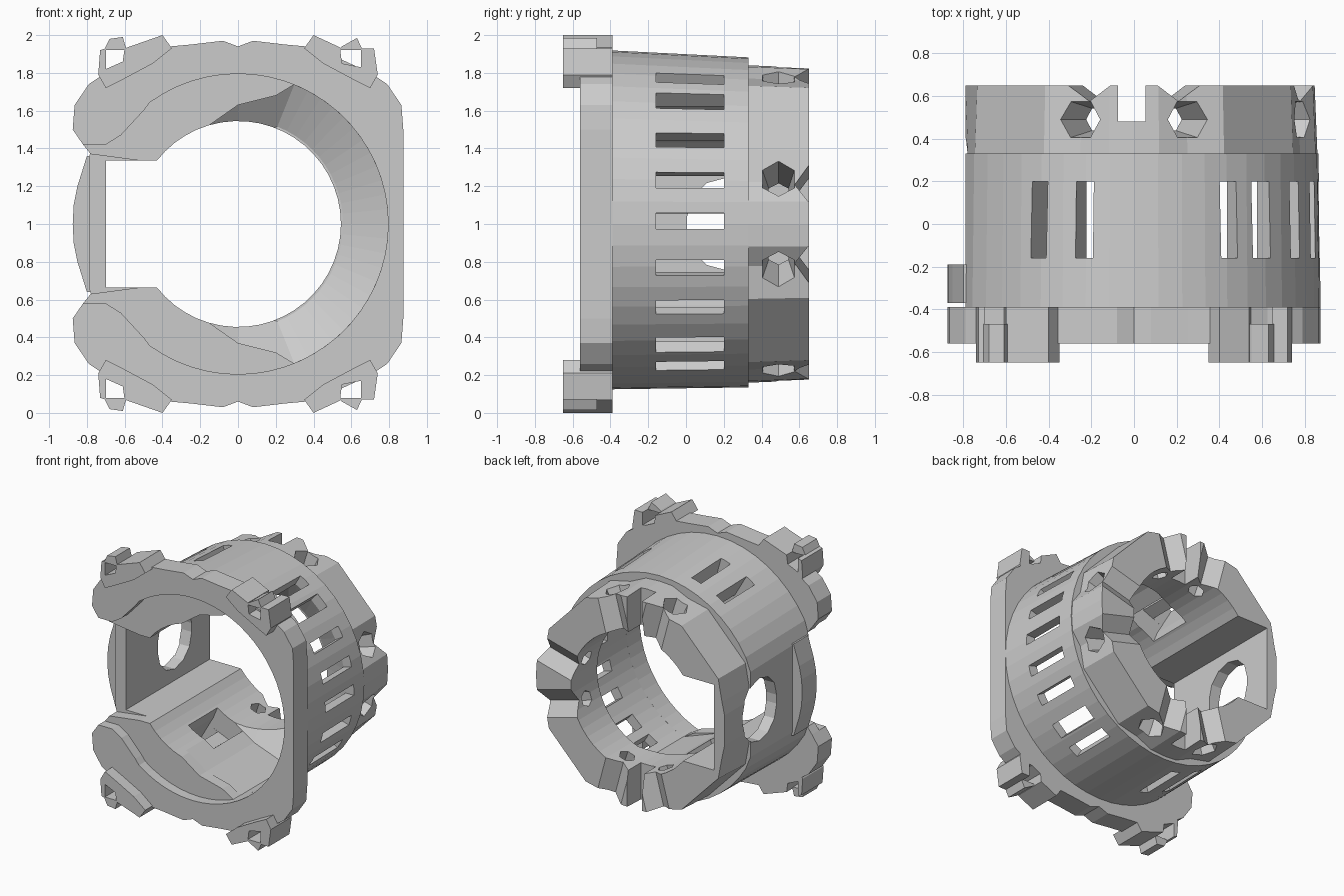
import bpy
import bmesh
from math import cos, sin, radians
from mathutils import Matrix, Vector

cube = bpy.data.objects.get("Cube")
if cube:
    bpy.data.objects.remove(cube, do_unlink=True)

MID = 1.0        # height of the tube axis
FLAT = -0.79     # the tube is cut flat here

grey = bpy.data.materials.new("plain grey")
grey.use_nodes = True
grey.diffuse_color = (0.6, 0.6, 0.6, 1)
grey.node_tree.nodes["Principled BSDF"].inputs["Base Color"].default_value = (0.6, 0.6, 0.6, 1)


def finish(name, bm):
    bmesh.ops.recalc_face_normals(bm, faces=bm.faces)
    mesh = bpy.data.meshes.new(name)
    bm.to_mesh(mesh)
    bm.free()
    mesh.materials.append(grey)
    ob = bpy.data.objects.new(name, mesh)
    bpy.context.collection.objects.link(ob)
    return ob


def loft(name, sections):
    """Closed solid through rings of 3D points."""
    bm = bmesh.new()
    rings = [[bm.verts.new(p) for p in s] for s in sections]
    n = len(rings[0])
    for a, b in zip(rings, rings[1:]):
        for i in range(n):
            j = (i + 1) % n
            bm.faces.new((a[i], a[j], b[j], b[i]))
    bm.faces.new(rings[0])
    bm.faces.new(rings[-1])
    return finish(name, bm)


def ring(outline, y, scale=1.0):
    return [(x * scale, y, MID + z * scale) for x, z in outline]


def prism(name, outline, y0, y1):
    return loft(name, [ring(outline, y0), ring(outline, y1)])


def arc(r, a0, a1, steps):
    angles = [radians(a0 + (a1 - a0) * i / steps) for i in range(steps + 1)]
    return [(r * cos(a), r * sin(a)) for a in angles]


def mirror_z(points):
    """Continue an upper outline with its mirrored lower half."""
    return points + [(x, -z) for x, z in reversed(points) if abs(z) > 1e-6]


def box(name, size, centre, turn=0):
    bm = bmesh.new()
    bmesh.ops.create_cube(bm, size=1)
    m = Matrix.Translation((0, 0, MID)) @ Matrix.Rotation(-radians(turn), 4, 'Y')
    m = m @ Matrix.Translation(centre) @ Matrix.Diagonal((*size, 1))
    bmesh.ops.transform(bm, matrix=m, verts=bm.verts)
    return finish(name, bm)


def cut(ob, cutter):
    mod = ob.modifiers.new("cut", 'BOOLEAN')
    mod.operation = 'DIFFERENCE'
    mod.solver = 'EXACT'
    mod.object = cutter
    dg = bpy.context.evaluated_depsgraph_get()
    mesh = bpy.data.meshes.new_from_object(ob.evaluated_get(dg))
    ob.modifiers.clear()
    ob.data = mesh
    bpy.data.objects.remove(cutter, do_unlink=True)


# Tube body, slightly taller at the top front, flattened on one side
def tube_outline(r, lift):
    pts = arc(r, 0, 360, 48)[:-1]
    return [(max(x, FLAT), z * (lift if z > 0 else 1)) for x, z in pts]


body = loft("tube_body", [ring(tube_outline(0.875, 1.05), -0.39),
                          ring(tube_outline(0.865, 1.02), 0.33)])

# Rear ring with flat pads and dips
quarter = [(0, .86), (8, .86), (16, .81), (28, .845), (60, .845), (72, .81), (82, .84)]


def pad_outline(scale):
    polar = quarter + [(90, .84)] + [(180 - a, r) for a, r in reversed(quarter)]
    pts = [(max(r * scale * cos(radians(a)), FLAT), r * scale * sin(radians(a)))
           for a, r in polar]
    pts[-1] = (FLAT, 0)
    return mirror_z(pts)


rear = loft("rear_ring", [ring(pad_outline(1), 0.33), ring(pad_outline(0.985), 0.65)])

# Keyhole opening straight through, and the wider front hollow
keyhole = arc(0.545, -142, 142, 40) + [(-0.70, 0.335), (-0.70, -0.335)]
for part in (body, rear):
    cut(part, prism("opening_cutter", keyhole, -1, 1))

hollow = arc(0.795, -68, 68, 24) + [(0, 0.63), (-0.2, 0.5), (-0.2, -0.5), (0, -0.63)]
cut(body, loft("hollow_cutter", [ring(hollow, -0.6), ring(hollow, 0.2),
                                 ring(hollow, 0.325, 0.7)]))

# Ventilation slots around the tube: (angle, width)
slots = [(1, .085)]
for a, w in ((15.5, .085), (30.5, .085), (47.5, .115), (60, .09), (105, .085), (120, .085)):
    slots += [(a, w), (-a, w)]
for turn, width in slots:
    cut(body, box("slot_cutter", (0.56, 0.36, width), (0.74, 0.02, 0), turn))

# Inner pockets behind the paired slots
for turn in (112.5, -112.5):
    cut(body, box("pocket_cutter", (0.25, 0.361, 0.25), (0.575, 0.02, 0), turn))

# Rounded window in the flat side
window = [(y + 0.215, z + 0.035) for y, z in arc(0.21, 0, 180, 6)]
window = mirror_z(window)
for part in (body, rear):
    cut(part, loft("window_cutter", [[(x, y, MID + z) for y, z in window]
                                     for x in (-1, -0.6)]))

# Tapered radial holes in the rear ring
for a in (17, -17, 72, -72, 108, -108):
    bm = bmesh.new()
    bmesh.ops.create_cone(bm, cap_ends=True, segments=6, radius1=0.04,
                          radius2=0.11, depth=0.5)
    d = Vector((cos(radians(a)), 0, sin(radians(a))))
    m = Matrix.Translation(d * 0.65 + Vector((0, 0.49, MID)))
    m = m @ d.to_track_quat('Z', 'Y').to_matrix().to_4x4()
    bmesh.ops.transform(bm, matrix=m, verts=bm.verts)
    cut(rear, finish("hole_cutter", bm))

# Shallow V valleys across the rear rim between the pads
for a in (15, -15, 75, -75, 105, -105):
    d = Vector((cos(radians(a)), 0, sin(radians(a))))
    t = Vector((-d.z, 0, d.x))
    valley = [(-0.12, 0.66), (0, 0.575), (0.12, 0.66)]
    cut(rear, loft("valley_cutter", [[d * r + t * u + Vector((0, y, MID)) for u, y in valley]
                                     for r in (0.4, 1.0)]))

# Notch at top and bottom of the rear ring
cut(rear, box("notch_cutter", (0.13, 0.3, 3), (-0.01, 0.63, 0)))

# C-shaped front flange
edge = [(.875, .5), (.865, .63), (.79, .74), (.70, .80), (.55, .87), (.36, .94),
        (.25, .95), (.08, .97), (0, .94)]
tip = [(-.82, .42), (-.7, .42), (-.62, .47), (-.5, .6)]
outline = ([(-x, -z) for x, z in edge]
           + [(x, -z) for x, z in reversed(edge[:-1])]
           + edge
           + [(-x, z) for x, z in reversed(edge[:-1])]
           + tip + arc(0.795, 126, -126, 42)
           + [(x, -z) for x, z in reversed(tip)])
prism("front_flange", outline, -0.56, -0.39)

# Stepped crescents inside the flange, above and below the gap
crescent = (tip + arc(0.797, 126, 68, 10)
            + [(0.2, 0.68), (0, 0.63), (-0.2, 0.49), (-0.4, 0.32), (-0.78, 0.37)])
for level, sz in (("upper", 1), ("lower", -1)):
    step = prism(level + "_crescent", [(x, z * sz) for x, z in crescent], -0.48, -0.39)
    cut(step, prism("opening_cutter", keyhole, -1, 1))

# Hooked corner lugs, with the gap further out on the flat side
foot = [(.74, .79), (.70, .72), (.6, .77), (.45, .85), (.35, .93), (.4, 1.0)]
lug_shapes = {
    "left": (1, foot + [(.54, .935), (.55, .85), (.65, .83), (.65, .93), (.72, .93)],
             [(.53, .92), (.55, .94), (.63, .985), (.66, .92)]),
    "right": (-1, foot + [(.6, .93), (.61, .86), (.70, .82), (.70, .93), (.73, .92)],
              [(.59, .92), (.61, .99), (.68, .98), (.71, .92)]),
}
for side, (sx, lug, hook) in lug_shapes.items():
    for level, sz in (("upper", 1), ("lower", -1)):
        name = level + "_" + side
        prism(name + "_lug", [(x * sx, z * sz) for x, z in lug], -0.65, -0.39)
        prism(name + "_hook", [(x * sx, z * sz) for x, z in hook], -0.65, -0.47)

# Curved fin on the flat side
fin = mirror_z([(-.71, .36), (-.80, .36), (-.85, .2), (-.87, .1), (-.875, 0)])
prism("side_fin", fin, -0.37, -0.19)
